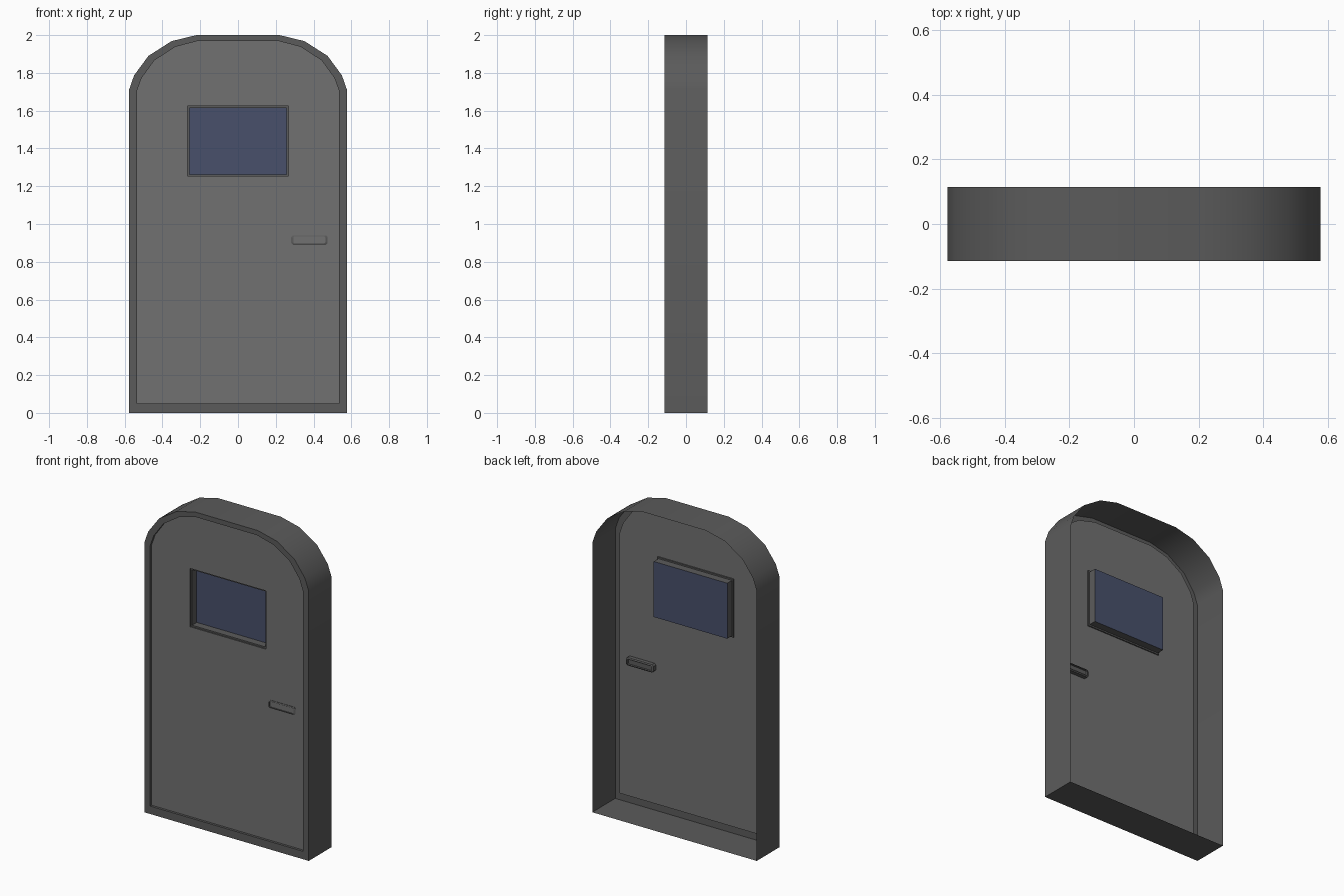
import bpy, bmesh, math

if "Cube" in bpy.data.objects:
    bpy.data.objects.remove(bpy.data.objects["Cube"])

PANEL_Y = -0.1
GLASS_Y = -0.045


def material(name, r, g, b):
    mat = bpy.data.materials.new(name)
    mat.diffuse_color = (r, g, b, 1)
    mat.use_nodes = True
    mat.node_tree.nodes["Principled BSDF"].inputs["Base Color"].default_value = mat.diffuse_color
    return mat


DARK = material("dark_metal", 0.105, 0.105, 0.105)
GREY = material("grey_metal", 0.165, 0.165, 0.165)
BLUE = material("blue_glass", 0.065, 0.081, 0.148)


def mirrored(half):
    """Full outline, counter-clockwise from the front, from its right half."""
    return half + [(-x, z) for x, z in reversed(half)]


def rect(w, z0, z1):
    return mirrored([(w, z0), (w, z1)])


def octagon(cx, cz, w, h, c):
    right = [(w - c, -h), (w, -h + c), (w, h - c), (w - c, h)]
    return [(cx + x, cz + z) for x, z in mirrored(right)]


def ring(bm, outline, y):
    return [bm.verts.new((x, y, z)) for x, z in outline]


def loft(bm, sections):
    """Skin (outline, y) sections one after another; returns the rings."""
    rings = [ring(bm, o, y) for o, y in sections]
    for a, b in zip(rings, rings[1:]):
        n = len(a)
        for i in range(n):
            j = (i + 1) % n
            bm.faces.new((a[i], a[j], b[j], b[i]))
    return rings


def finish(bm, name, mat):
    me = bpy.data.meshes.new(name)
    bm.to_mesh(me)
    bm.free()
    ob = bpy.data.objects.new(name, me)
    bpy.context.collection.objects.link(ob)
    me.materials.append(mat)
    return ob


outer = mirrored([(0.577, 0), (0.577, 1.71), (0.55, 1.787), (0.474, 1.89),
                  (0.352, 1.968), (0.22, 2.0)])
inner = mirrored([(0.536, 0.05), (0.536, 1.702), (0.511, 1.772), (0.443, 1.866),
                  (0.332, 1.938), (0.213, 1.969)])
hole = rect(0.267, 1.254, 1.624)
reveal = rect(0.258, 1.263, 1.615)

# Door frame: open-backed shell with a front rim and a shallow lip
bm = bmesh.new()
loft(bm, [(outer, 0.115), (outer, -0.115), (inner, -0.115), (inner, PANEL_Y)])
frame = finish(bm, "door_frame", DARK)
bpy.context.view_layer.objects.active = frame
frame.select_set(True)
bpy.ops.object.shade_smooth_by_angle(angle=math.radians(35))

# Door panel: flat sheet with a window opening
bm = bmesh.new()
for outline in (inner, hole):
    vs = ring(bm, outline, PANEL_Y)
    for i, v in enumerate(vs):
        bm.edges.new((v, vs[(i + 1) % len(vs)]))
bmesh.ops.triangle_fill(bm, use_beauty=True, use_dissolve=False,
                        edges=bm.edges[:], normal=(0, -1, 0))
for f in bm.faces:
    f.normal_update()
    if f.normal.y > 0:
        f.normal_flip()
finish(bm, "door_panel", GREY)

# Window surround: stepped box reaching behind the panel
bm = bmesh.new()
loft(bm, [(hole, PANEL_Y), (hole, PANEL_Y + 0.008),
          (reveal, PANEL_Y + 0.008), (reveal, GLASS_Y)])
finish(bm, "window_surround", DARK)

# Window glass
bm = bmesh.new()
bm.faces.new(ring(bm, reveal, GLASS_Y))
finish(bm, "window_glass", BLUE)

# Handle: rounded rim with a shallow grip recess on both sides
bm = bmesh.new()
big = octagon(0.378, 0.915, 0.097, 0.025, 0.01)
small = octagon(0.378, 0.915, 0.085, 0.018, 0.005)
rings = loft(bm, [(small, -0.083), (small, -0.07), (big, -0.075),
                  (big, -0.103), (small, -0.106), (small, -0.095)])
bm.faces.new(rings[-1])
bm.faces.new(rings[0][::-1])
finish(bm, "door_handle", DARK)
